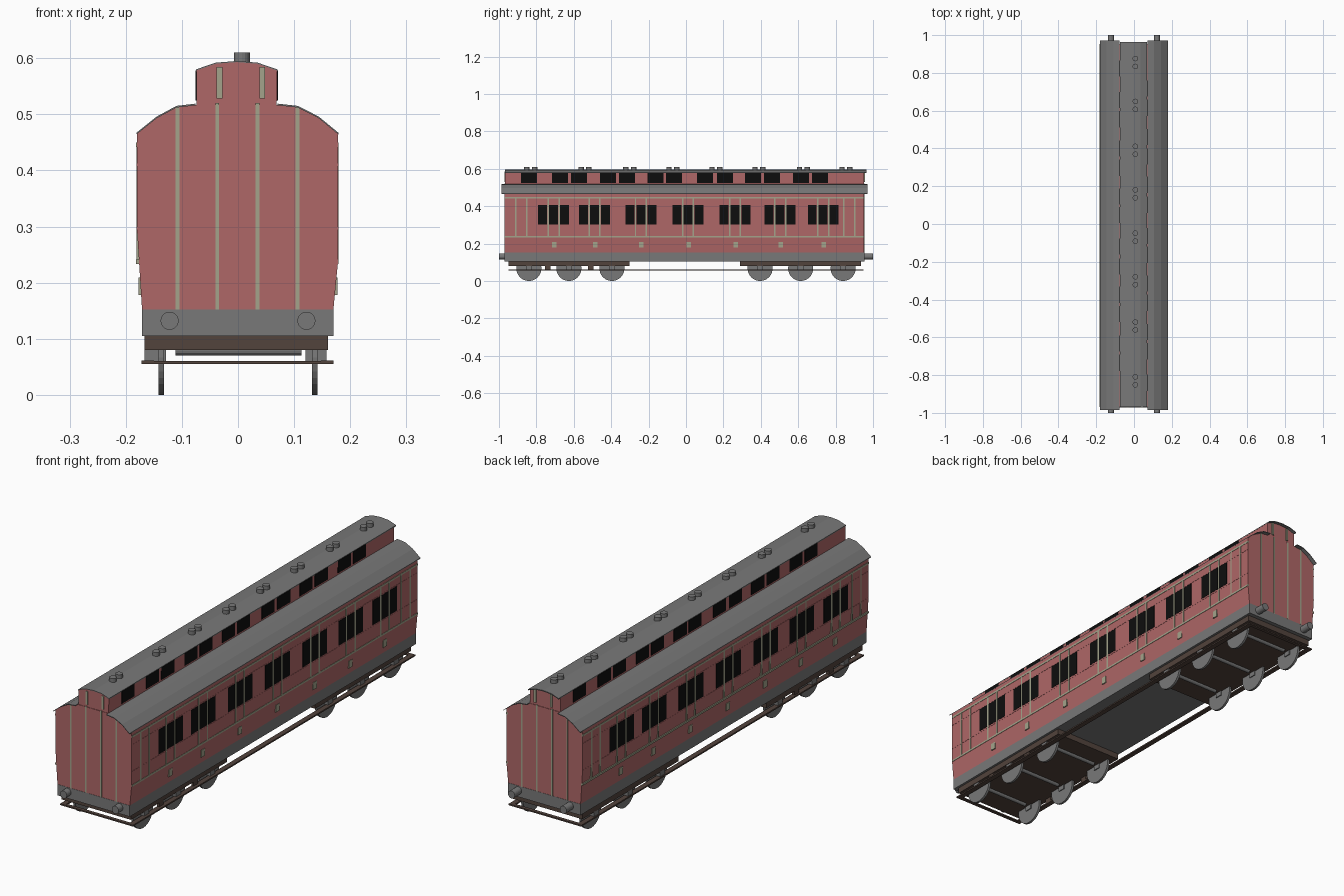
import bpy, bmesh, math
from mathutils import Matrix

if "Cube" in bpy.data.objects:
    bpy.data.objects.remove(bpy.data.objects["Cube"])


def material(name, rgb):
    m = bpy.data.materials.new(name)
    m.diffuse_color = (*rgb, 1)
    m.use_nodes = True
    m.node_tree.nodes["Principled BSDF"].inputs["Base Color"].default_value = m.diffuse_color
    return m


RED = material("maroon paint", (0.43, 0.136, 0.136))
GREY = material("grey metal", (0.19, 0.19, 0.19))
CREAM = material("cream lining", (0.37, 0.37, 0.26))
BROWN = material("dark brown", (0.084, 0.056, 0.045))
BLACK = material("window black", (0.004, 0.004, 0.004))

Y0, Y1 = -0.97, 0.953      # body ends
MID = (Y0 + Y1) / 2


def finish(bm, name, mat):
    bmesh.ops.recalc_face_normals(bm, faces=bm.faces)
    me = bpy.data.meshes.new(name)
    bm.to_mesh(me)
    bm.free()
    me.materials.append(mat)
    ob = bpy.data.objects.new(name, me)
    bpy.context.collection.objects.link(ob)
    return ob


def boxes(name, mat, spans):
    """One object made of boxes given as (x0, x1, y0, y1, z0, z1)."""
    bm = bmesh.new()
    for x0, x1, y0, y1, z0, z1 in spans:
        mx = Matrix.Translation(((x0 + x1) / 2, (y0 + y1) / 2, (z0 + z1) / 2))
        mx = mx @ Matrix.Diagonal((abs(x1 - x0), abs(y1 - y0), abs(z1 - z0), 1))
        bmesh.ops.create_cube(bm, size=1, matrix=mx)
    return finish(bm, name, mat)


def cylinders(name, mat, axis, items, sides=24):
    """One object made of cylinders given as (x, y, z, radius, length)."""
    rot = {"x": Matrix.Rotation(math.pi / 2, 4, "Y"),
           "y": Matrix.Rotation(math.pi / 2, 4, "X"),
           "z": Matrix.Identity(4)}[axis]
    bm = bmesh.new()
    for x, y, z, r, length in items:
        bmesh.ops.create_cone(bm, cap_ends=True, segments=sides, radius1=r, radius2=r,
                              depth=length, matrix=Matrix.Translation((x, y, z)) @ rot)
    return finish(bm, name, mat)


def extrude(name, mat, profile, y0, y1):
    """Closed x-z profile swept along y."""
    bm = bmesh.new()
    face = bm.faces.new([bm.verts.new((x, y0, z)) for x, z in profile])
    out = bmesh.ops.extrude_face_region(bm, geom=[face])
    verts = [g for g in out["geom"] if isinstance(g, bmesh.types.BMVert)]
    bmesh.ops.translate(bm, verts=verts, vec=(0, y1 - y0, 0))
    return finish(bm, name, mat)


def shell(name, mat, line, y0, y1, t):
    """Thin sheet following an open x-z line."""
    extrude(name, mat, line + [(x, z - t) for x, z in reversed(line)], y0, y1)


# Body, clerestory and their roofs
roof_left = [(-0.18, 0.465), (-0.144, 0.494), (-0.109, 0.513), (-0.075, 0.517)]
roof_right = [(0.07, 0.517), (0.106, 0.513), (0.143, 0.494), (0.178, 0.465)]
extrude("carriage_body", RED, [(-0.171, 0.152), (-0.18, 0.295)] + roof_left + roof_right
        + [(0.178, 0.235), (0.17, 0.152)], Y0, Y1)
top = [(-0.075, 0.579), (-0.04, 0.591), (-0.002, 0.594), (0.035, 0.591), (0.07, 0.579)]
extrude("clerestory", RED, [(-0.074, 0.51)] + [(x * 0.99, z - 0.001) for x, z in top]
        + [(0.069, 0.51)], Y0 + 0.002, Y1 - 0.002)
for side, line in (("left", roof_left), ("right", roof_right)):
    shell(side + "_roof", GREY, [(x * 1.006, z + 0.002) for x, z in line], -0.986, 0.971, 0.003)
shell("clerestory_roof", GREY, [(x, z + 0.001) for x, z in top], -0.968, 0.964, 0.004)

# Roof ventilators in pairs
vents = [y + d for y in (0.855, 0.628, 0.39, 0.16, -0.07, -0.3, -0.54, -0.83) for d in (-0.021, 0.021)]
cylinders("roof_vents", GREY, "z", [(0.007, y, 0.6, 0.0145, 0.02) for y in vents], 16)

# Side details; the far side is the same pattern turned half round
groups = [-0.708, -0.489, -0.241, 0.011, 0.262, 0.503, 0.733]
upper = [-0.84, -0.674, -0.572, -0.417, -0.315, -0.163, -0.064,
         0.102, 0.208, 0.358, 0.46, 0.615, 0.717]
for side, s in (("right", 1), ("left", -1)):
    wall = 0.178 if s > 0 else 0.18
    clear = 0.07 if s > 0 else 0.075

    def plate(y, w, z0, z1, x, proud, depth=0.008):
        c = MID + s * (y - MID)
        return (s * (x + proud - depth), s * (x + proud), c - w / 2, c + w / 2, z0, z1)

    boxes(side + "_windows", BLACK,
          [plate(g + d, 0.048, 0.303, 0.407, wall, 0.001) for g in groups for d in (-0.058, 0, 0.058)])
    boxes(side + "_clerestory_windows", BLACK,
          [plate(y, 0.086, 0.525, 0.578, clear, 0.001) for y in upper])
    posts = [g + d for g in groups for d in (-0.029, 0.029)] + [-0.91, -0.852, 0.843, 0.902]
    lining = [plate(y, 0.008, 0.235, 0.447, wall, 0.0012) for y in posts]
    lining += [plate(MID, Y1 - Y0, z - 0.004, z + 0.004, wall, 0.0014) for z in (0.237, 0.446)]
    boxes(side + "_lining", CREAM, lining)
    boxes(side + "_door_plates", CREAM,
          [plate(g + 0.003, 0.024, 0.178, 0.209, 0.1735, 0.0035) for g in groups])
    # Thin moulding lines above and below the windows
    boxes(side + "_mouldings", RED,
          [plate(MID, Y1 - Y0, z - 0.002, z + 0.002, wall, 0.0008) for z in (0.297, 0.41)])

# Lining strips on both ends
for end, y in (("front", Y0), ("back", Y1)):
    strips = [(x - 0.0035, x + 0.0035, y - 0.0015, y + 0.0015, 0.152, z)
              for x, z in ((-0.108, 0.512), (-0.037, 0.52), (0.035, 0.52), (0.106, 0.512))]
    strips += [(x - 0.005, x + 0.005, y - 0.0015, y + 0.003, 0.528, 0.584) for x in (-0.033, 0.043)]
    boxes(end + "_end_lining", CREAM, strips)

# Underframe and buffers
boxes("underframe", GREY, [(-0.171, 0.17, Y0 - 0.001, Y1 + 0.001, 0.105, 0.152)])
cylinders("buffers", GREY, "y", [(x, y, 0.132, 0.016, 0.06)
                                 for x in (-0.122, 0.122) for y in (-0.97, 0.97)])

# Bogies, wheels, axles and axle boxes
wheel_y = [-0.84, -0.626, -0.396, 0.396, 0.613, 0.84]
boxes("bogies", BROWN, [(-0.167, 0.16, a, b, 0.08, 0.106) for a, b in ((-0.948, -0.302), (0.29, 0.936))])
cylinders("wheels", GREY, "x", [(x, y, 0.067, 0.067, 0.01)
                                for x in (-0.137, 0.137) for y in wheel_y], 32)
cylinders("axles", GREY, "x", [(0.001, y, 0.079, 0.009, 0.224) for y in wheel_y], 12)
boxes("axle_boxes", GREY, [(a, b, y - 0.016, y + 0.016, 0.06, 0.082)
                           for y in wheel_y for a, b in ((-0.167, -0.128), (0.12, 0.158))])

# Footboards running round the carriage, with hangers
boxes("footboards", BROWN, [(-0.172, -0.15, -0.95, 0.95, 0.055, 0.061),
                            (0.148, 0.17, -0.95, 0.95, 0.055, 0.061),
                            (-0.172, 0.17, -0.95, -0.935, 0.055, 0.0605),
                            (-0.172, 0.17, 0.935, 0.95, 0.055, 0.0605)])
boxes("footboard_hangers", BROWN, [(a, b, y - 0.015, y + 0.015, 0.06, 0.082)
                                   for y in (-0.74, -0.51) for a, b in ((-0.165, -0.152), (0.148, 0.158))])
